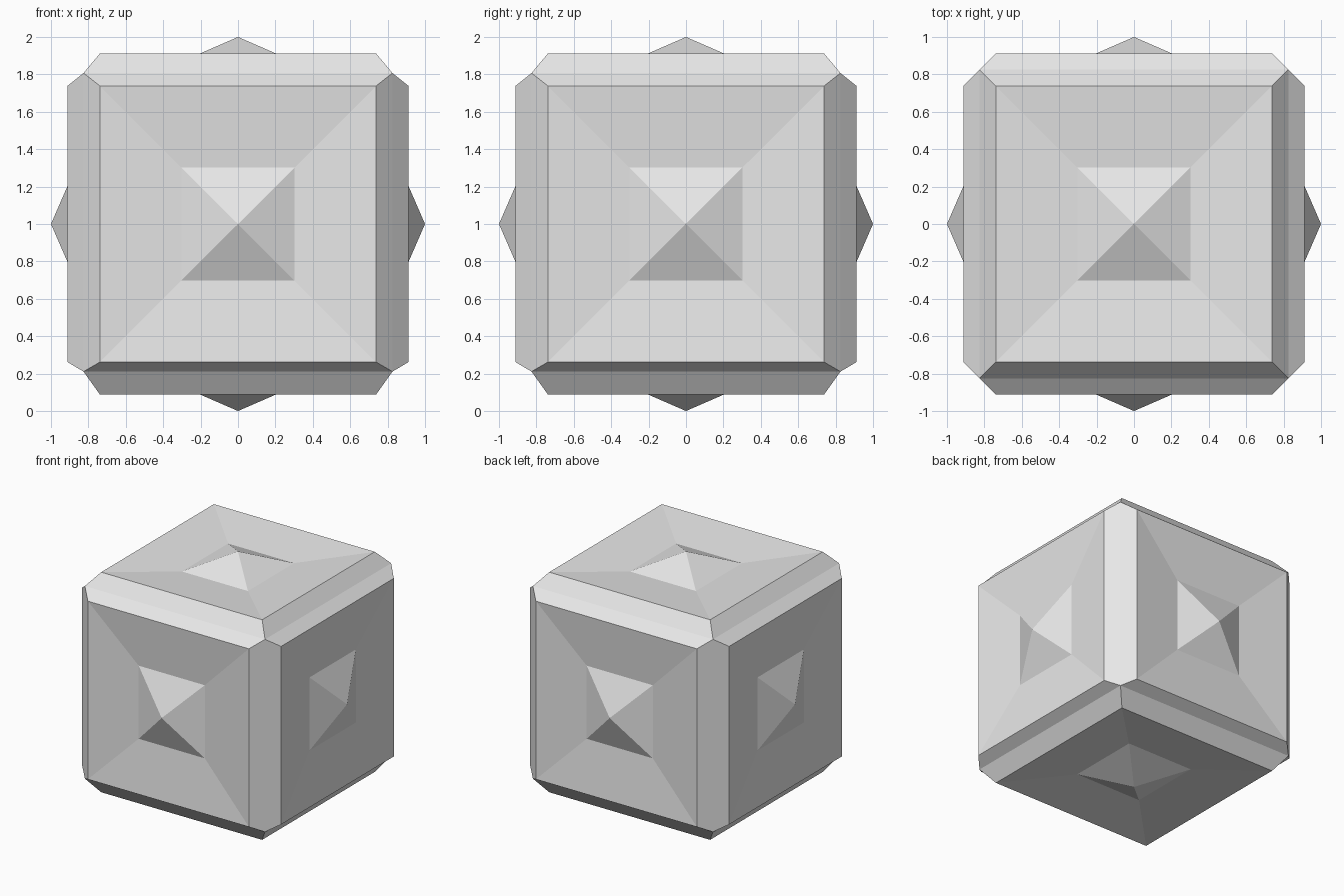
import bpy
import bmesh
from mathutils import Vector

cube = bpy.data.objects.get("Cube")
if cube:
    bpy.data.objects.remove(cube, do_unlink=True)

# One plain light grey material
grey = bpy.data.materials.new("light_grey")
grey.use_nodes = True
colour = (0.8, 0.8, 0.8, 1)
grey.diffuse_color = colour
grey.node_tree.nodes["Principled BSDF"].inputs["Base Color"].default_value = colour

CENTRE = Vector((0, 0, 1))
CORNER = 0.826                      # chamfer fold in plan
CORNER_TOP, CORNER_BOTTOM = 0.807, -0.789
RIM = (0.738, 0.912)                # half width, distance from the centre
FLOOR = (0.303, 0.868)
TIP = 1.0
TURNS = ((-1, -1), (1, -1), (1, 1), (-1, 1))
SIDES = [(axis, sign) for axis in range(3) for sign in (-1, 1)]


def square(axis, sign, half, height):
    """Four corners of a square facing along one axis."""
    points = []
    for a, b in TURNS:
        p = Vector()
        p[axis] = sign * height
        p[(axis + 1) % 3] = a * half
        p[(axis + 2) % 3] = b * half
        points.append(p)
    return points


def corner_square(axis, sign):
    """Four shared body corners around one side."""
    points = square(axis, sign, CORNER, CORNER)
    for p in points:
        p.z = CORNER_TOP if p.z > 0 else CORNER_BOTTOM
    return points


def build(name, rings):
    """Join an outer and inner ring on all six sides into one object."""
    bm = bmesh.new()
    for axis, sign in SIDES:
        outer, inner = rings(axis, sign)
        for i in range(4):
            j = (i + 1) % 4
            points = [outer[i], outer[j]]
            points += [inner[j], inner[i]] if len(inner) == 4 else inner
            face = bm.faces.new([bm.verts.new(p + CENTRE) for p in points])
            face.normal_update()
            if face.normal[axis] * sign < 0:
                face.normal_flip()
    bmesh.ops.remove_doubles(bm, verts=bm.verts[:], dist=0.0001)
    mesh = bpy.data.meshes.new(name)
    bm.to_mesh(mesh)
    bm.free()
    mesh.materials.append(grey)
    obj = bpy.data.objects.new(name, mesh)
    bpy.context.collection.objects.link(obj)
    return obj


def tip(axis, sign):
    p = Vector()
    p[axis] = sign * TIP
    return [p]


# Folded chamfers along the twelve edges
build("chamfered_edges", lambda a, s: (corner_square(a, s), square(a, s, *RIM)))
# Shallow dished panels
build("dished_panels", lambda a, s: (square(a, s, *RIM), square(a, s, *FLOOR)))
# Four-sided pyramid in the middle of every panel
build("pyramid_studs", lambda a, s: (square(a, s, *FLOOR), tip(a, s)))
